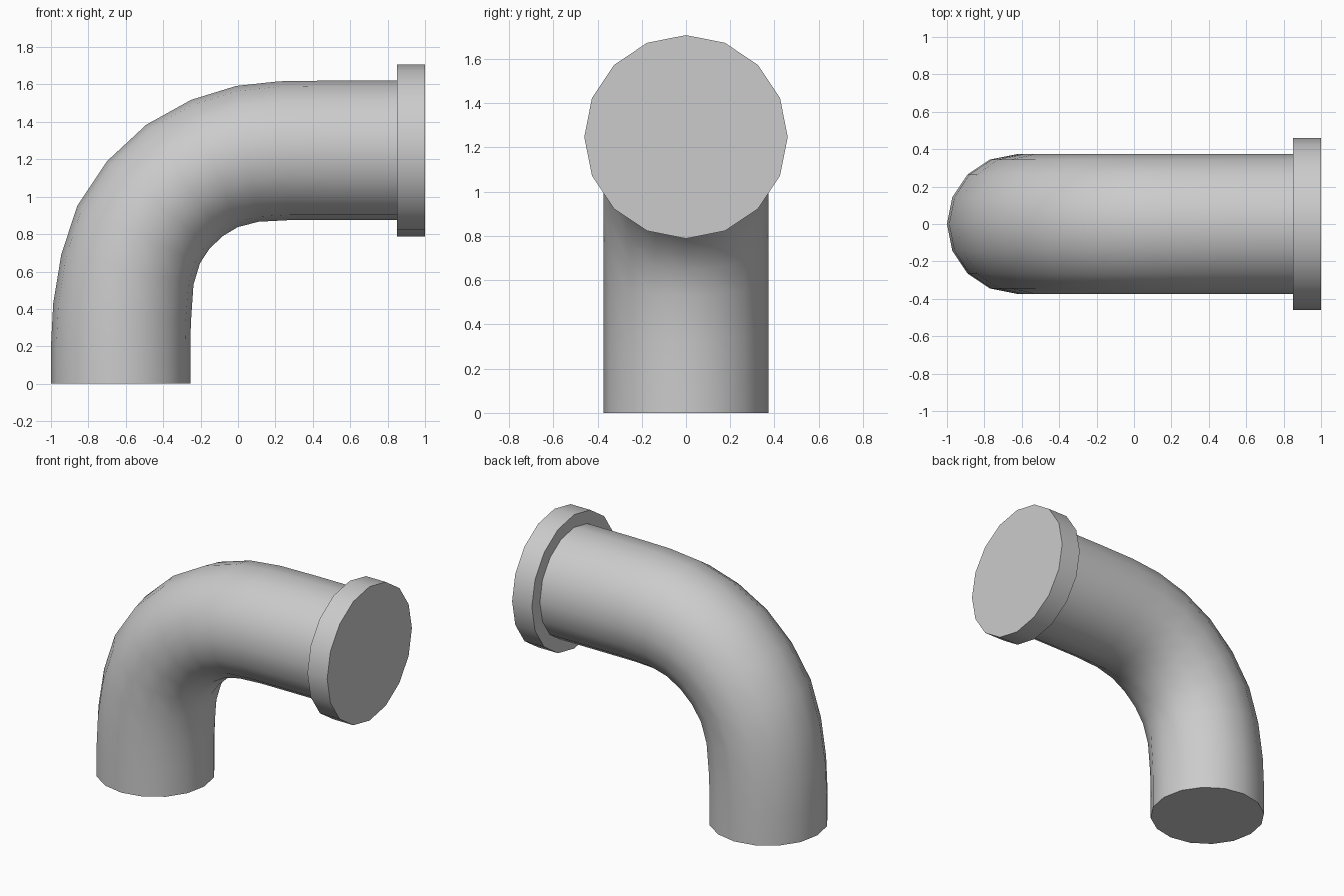
import bpy, bmesh
from math import sin, cos, pi
from mathutils import Vector

if "Cube" in bpy.data.objects:
    bpy.data.objects.remove(bpy.data.objects["Cube"])

SIDES = 16


def loft(name, sections):
    """Skin rings between (outer x, z, inner x, z, half width) sections and cap both ends."""
    bm = bmesh.new()
    rings = []
    for ox, oz, ix, iz, r in sections:
        outer, inner = Vector((ox, 0, oz)), Vector((ix, 0, iz))
        mid, half = (outer + inner) / 2, (outer - inner) / 2
        rings.append([bm.verts.new(mid + half * cos(2 * pi * k / SIDES)
                                   + Vector((0, r * sin(2 * pi * k / SIDES), 0)))
                      for k in range(SIDES)])
    for a, b in zip(rings, rings[1:]):
        for k in range(SIDES):
            n = (k + 1) % SIDES
            bm.faces.new((a[k], a[n], b[n], b[k]))
    bm.faces.new(rings[0])
    bm.faces.new(rings[-1])
    bmesh.ops.recalc_face_normals(bm, faces=bm.faces)
    mesh = bpy.data.meshes.new(name)
    bm.to_mesh(mesh)
    bm.free()
    obj = bpy.data.objects.new(name, mesh)
    bpy.context.collection.objects.link(obj)
    bpy.ops.object.select_all(action='DESELECT')
    obj.select_set(True)
    bpy.context.view_layer.objects.active = obj
    bpy.ops.object.shade_smooth_by_angle(angle=pi / 5)
    return obj


# Elbow pipe: outer and inner edge of the bend at each section
R = 0.373
bend = [
    (-1.0, 0.0, -0.255, 0.0), (-1.0, 0.2, -0.255, 0.18),
    (-0.988, 0.43, -0.252, 0.325), (-0.945, 0.69, -0.238, 0.53),
    (-0.86, 0.95, -0.203, 0.645), (-0.70, 1.19, -0.15, 0.725),
    (-0.49, 1.385, -0.08, 0.79), (-0.25, 1.518, 0.0, 0.838),
    (-0.01, 1.592, 0.11, 0.866), (0.22, 1.617, 0.28, 0.875),
    (0.5, 1.621, 0.5, 0.875), (0.9, 1.621, 0.9, 0.875),
]
loft("elbow_pipe", [s + (R,) for s in bend])

# Wide closed flange on the horizontal end
loft("end_flange", [(x, 1.708, x, 0.788, 0.46) for x in (0.85, 1.0)])
